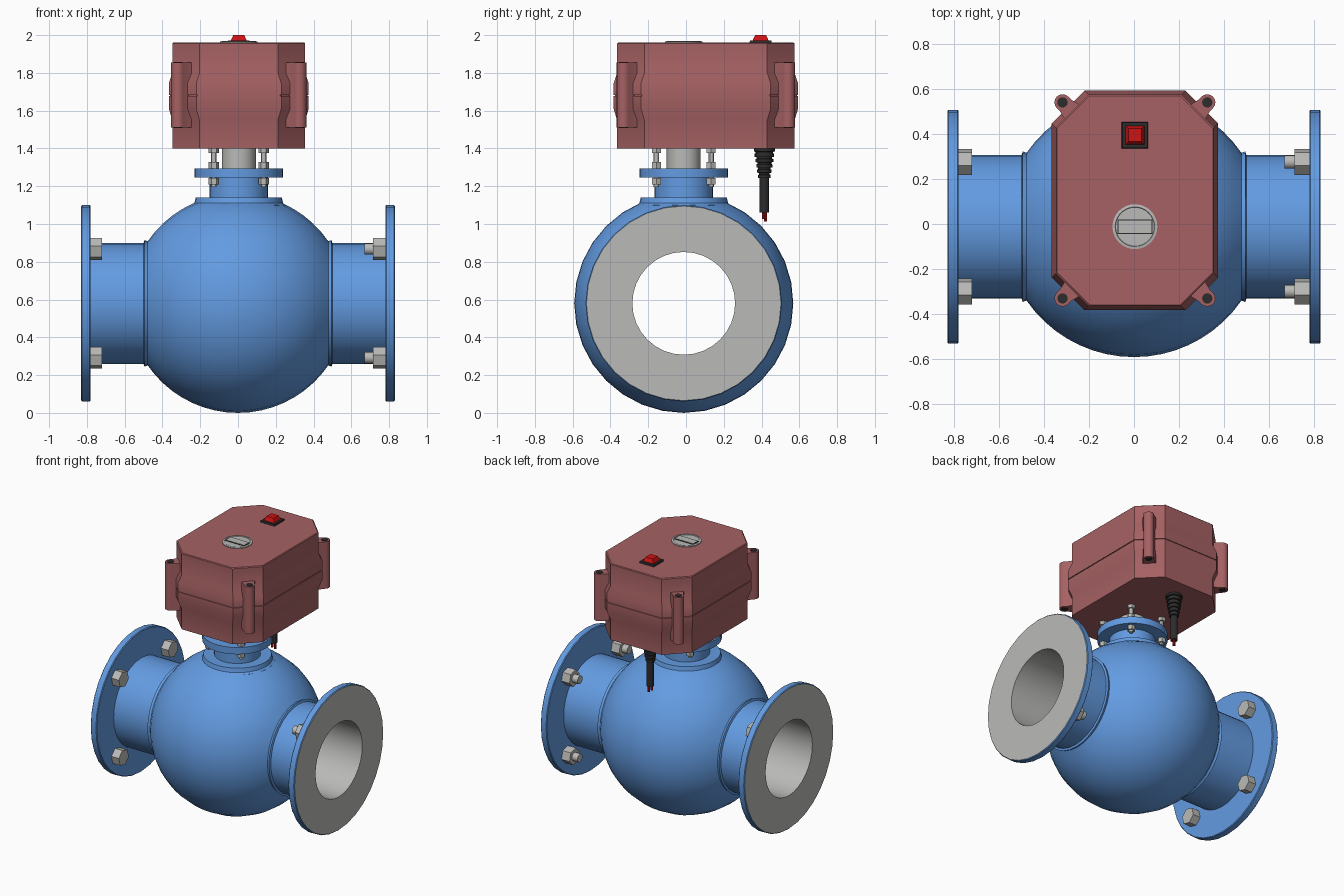
import bpy, bmesh, math
from mathutils import Vector

cube = bpy.data.objects.get("Cube")
if cube:
    bpy.data.objects.remove(cube, do_unlink=True)


def material(name, r, g, b):
    m = bpy.data.materials.new(name)
    m.use_nodes = True
    m.diffuse_color = (r, g, b, 1)
    m.node_tree.nodes["Principled BSDF"].inputs["Base Color"].default_value = (r, g, b, 1)
    return m


BLUE = material("blue paint", 0.125, 0.33, 0.76)
STEEL = material("grey steel", 0.49, 0.49, 0.48)
MAROON = material("dusty red plastic", 0.38, 0.12, 0.125)
BLACK = material("black rubber", 0.025, 0.025, 0.025)
RED = material("bright red", 0.62, 0.006, 0.006)


def loft(name, rings, mats, closed=False, band_mat=None, loc=(0, 0, 0)):
    """Skin a stack of equal rings; closed joins last to first, else cap the ends."""
    bm = bmesh.new()
    loops = [[bm.verts.new(p) for p in ring] for ring in rings]
    n = len(loops[0])
    for k in range(len(loops) if closed else len(loops) - 1):
        a, b = loops[k], loops[(k + 1) % len(loops)]
        for i in range(n):
            j = (i + 1) % n
            f = bm.faces.new((a[i], a[j], b[j], b[i]))
            f.material_index = band_mat(k) if band_mat else 0
    if not closed:
        bm.faces.new(loops[0])
        bm.faces.new(loops[-1])
    bmesh.ops.recalc_face_normals(bm, faces=bm.faces)
    mesh = bpy.data.meshes.new(name)
    bm.to_mesh(mesh)
    bm.free()
    for m in mats:
        mesh.materials.append(m)
    ob = bpy.data.objects.new(name, mesh)
    ob.location = loc
    bpy.context.collection.objects.link(ob)
    bpy.ops.object.select_all(action='DESELECT')
    ob.select_set(True)
    bpy.context.view_layer.objects.active = ob
    bpy.ops.object.shade_smooth_by_angle(angle=math.radians(30))
    return ob


def lathe(name, profile, mats, loc=(0, 0, 0), axis='Z', segs=32, phase=0, **kw):
    """Revolve (radius, height) points about an axis."""
    rings = []
    for r, h in profile:
        ring = []
        for i in range(segs):
            a = math.tau * i / segs + phase
            x, y = r * math.cos(a), r * math.sin(a)
            ring.append((x, y, h) if axis == 'Z' else (h, x, y))
        rings.append(ring)
    return loft(name, rings, mats, loc=loc, **kw)


def rod(name, r, h0, h1, mat, loc, **kw):
    return lathe(name, [(r, h0), (r, h1)], [mat], loc, **kw)


def slab(name, hx, hy, z0, z1, mat, loc, taper=0):
    rings = [[(sx * (hx - t), sy * (hy - t), z) for sx, sy in ((-1, -1), (1, -1), (1, 1), (-1, 1))]
             for z, t in ((z0, 0), (z1, taper))]
    return loft(name, rings, [mat], loc=loc)


# Valve body: flanges, pipe stubs and ball shell around a steel bore
CY, CZ, R = -0.012, 0.58, 0.58
half = [(0.272, 0.83), (0.515, 0.83), (0.52, 0.825), (0.52, 0.785), (0.515, 0.78),
        (0.32, 0.78), (0.32, 0.5), (0.335, 0.495)]
steps = 18
edge = math.asin(0.478 / R)
arc = [(R * math.cos(t), R * math.sin(t))
       for t in (edge - 2 * edge * i / steps for i in range(steps + 1))]
profile = half + arc + [(r, -h) for r, h in reversed(half)]
last = len(profile) - 1
lathe("valve_body", profile, [BLUE, STEEL], (0, CY, CZ), 'X', closed=True,
      band_mat=lambda k: int(k in (0, last - 1, last)))

# Flange bolts: plain heads on one side, nuts with stud ends on the other
for sy in (-1, 1):
    for sz in (-1, 1):
        at = (0, CY + 0.288 * sy, CZ + 0.288 * sz)
        rod("flange_bolt_head", 0.06, -0.782, -0.72, STEEL, at, axis='X', segs=6, phase=math.pi / 4)
        rod("flange_nut", 0.06, 0.715, 0.782, STEEL, at, axis='X', segs=6, phase=math.pi / 4)
        rod("flange_stud_end", 0.03, 0.67, 0.72, STEEL, at, axis='X', segs=16)

# Neck, mounting flange and drive stem
SX, SY = 0.004, -0.012
lathe("neck", [(0.25, 1.0), (0.25, 1.1), (0.235, 1.11), (0.228, 1.14), (0.155, 1.14), (0.155, 1.245),
               (0.235, 1.245), (0.235, 1.295), (0.1, 1.295)], [BLUE], (SX, SY, 0))
rod("drive_stem", 0.09, 1.29, 1.41, STEEL, (SX, SY, 0), segs=24)
for sx in (-1, 1):
    for sy in (-1, 1):
        at = (SX + 0.132 * sx, SY + 0.145 * sy, 0)
        rod("mounting_stud", 0.014, 1.195, 1.41, STEEL, at, segs=12)
        for z in (1.21, 1.295, 1.375):
            rod("mounting_nut", 0.027, z, z + 0.033, STEEL, at, segs=6)

# Actuator housing: stacked octagons with a bulged, grooved waist
HX, HY = 0.004, 0.105
CUT = 0.145


def octagon(inset, z):
    x, y = 0.37 - inset, 0.488 - inset
    return [(x - CUT, -y, z), (x, CUT - y, z), (x, y - CUT, z), (x - CUT, y, z),
            (CUT - x, y, z), (-x, y - CUT, z), (-x, CUT - y, z), (CUT - x, -y, z)]


levels = [(0.018, 1.4), (0.018, 1.55), (0, 1.61), (0, 1.677), (0.006, 1.677), (0.006, 1.683),
          (0, 1.683), (0, 1.745), (0.018, 1.8), (0.018, 1.955), (0.023, 1.96)]
loft("actuator_housing", [octagon(i, z) for i, z in levels], [MAROON], loc=(HX, HY, 0))

# Corner screw posts with webs running into the housing
for sx in (-1, 1):
    for sy in (-1, 1):
        out = Vector((sx, sy, 0)).normalized()
        side = Vector((-out.y, out.x, 0))
        shape = [out * -0.075 + side * -0.05, out * -0.02 + side * -0.036]
        for i in range(9):
            a = -math.pi / 2 + math.pi * i / 8
            shape.append(out * 0.036 * math.cos(a) + side * 0.036 * math.sin(a))
        shape += [out * -0.02 + side * 0.036, out * -0.075 + side * 0.05]
        at = (HX + 0.322 * sx, HY + 0.436 * sy, 0)
        loft("screw_post", [[p + Vector((0, 0, z)) for p in shape] for z in (1.51, 1.855)],
             [MAROON], loc=at)
        rod("post_screw", 0.023, 1.508, 1.858, BLACK, at, segs=16)

# Position indicator with slot
lathe("indicator_dial", [(0.1, 1.955), (0.1, 1.966), (0.088, 1.968), (0.086, 1.964)],
      [STEEL], (SX, SY, 0))
slab("indicator_slot_rim", 0.078, 0.032, 1.96, 1.967, BLACK, (SX, SY, 0))
slab("indicator_slot", 0.073, 0.027, 1.96, 1.969, STEEL, (SX, SY, 0))

# Rocker switch
at = (SX, 0.395, 0)
slab("switch_bezel", 0.06, 0.06, 1.955, 1.972, BLACK, at, 0.004)
slab("switch_button", 0.045, 0.045, 1.965, 2.0, RED, at, 0.016)

# Ribbed cable gland, cable and bare wire ends
at = (0, 0.415, 0)
ribs = []
for i in range(6):
    z, r = 1.4 - 0.028 * i, 0.056 - 0.0045 * i
    ribs += [(r, z), (r, z - 0.016), (r - 0.01, z - 0.018), (r - 0.01, z - 0.026)]
lathe("cable_gland", ribs, [BLACK], at, segs=20)
rod("cable", 0.025, 1.06, 1.25, BLACK, at, segs=16)
for dx, dy in ((-0.009, -0.006), (0.009, 0.006)):
    rod("wire_end", 0.008, 1.02 - dy, 1.07, RED, (dx, at[1] + dy, 0), segs=10)
